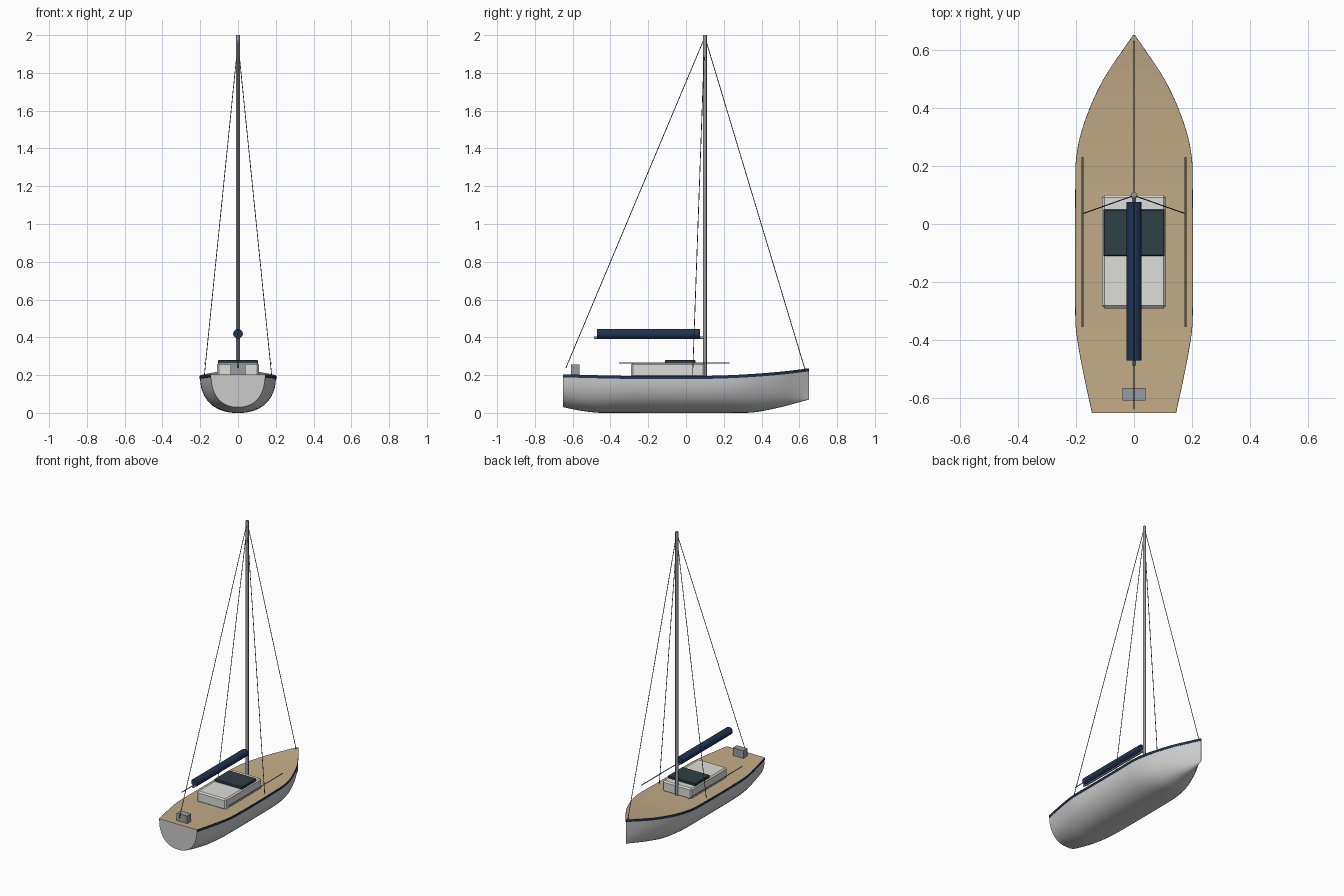
import bpy, bmesh, math
from mathutils import Vector

if "Cube" in bpy.data.objects:
    bpy.data.objects.remove(bpy.data.objects["Cube"])


def material(name, rgb):
    m = bpy.data.materials.new(name)
    m.diffuse_color = (*rgb, 1)
    m.use_nodes = True
    m.node_tree.nodes["Principled BSDF"].inputs["Base Color"].default_value = m.diffuse_color
    return m


WHITE = material("gelcoat", (0.78, 0.78, 0.75))
TAN = material("teak", (0.54, 0.41, 0.24))
NAVY = material("navy", (0.015, 0.035, 0.09))
SLATE = material("slate", (0.03, 0.05, 0.06))
CREAM = material("cabin_white", (0.72, 0.72, 0.69))
ALLOY = material("alloy", (0.32, 0.33, 0.35))
WIRE = material("wire", (0.06, 0.06, 0.06))


def curve(points, y):
    """Smooth interpolation through (y, value) pairs."""
    y = min(max(y, points[0][0]), points[-1][0])
    n = len(points)
    slope = lambda i: ((points[min(i + 1, n - 1)][1] - points[max(i - 1, 0)][1]) /
                       (points[min(i + 1, n - 1)][0] - points[max(i - 1, 0)][0]))
    for i in range(n - 1):
        (a, va), (b, vb) = points[i], points[i + 1]
        if y <= b:
            h = b - a
            t = (y - a) / h
            return ((2*t**3 - 3*t**2 + 1) * va + (t**3 - 2*t**2 + t) * h * slope(i)
                    + (3*t**2 - 2*t**3) * vb + (t**3 - t**2) * h * slope(i + 1))


BEAM = [(-0.65, 0.143), (-0.5, 0.175), (-0.4, 0.193), (-0.33, 0.2), (0.16, 0.2),
        (0.22, 0.198), (0.3, 0.184), (0.4, 0.15), (0.5, 0.102), (0.6, 0.036), (0.65, 0.001)]
SHEER = [(-0.65, 0.204), (-0.3, 0.196), (0.1, 0.196), (0.3, 0.203), (0.5, 0.218), (0.65, 0.236)]
KEEL = [(-0.65, 0.03), (-0.56, 0.012), (-0.47, 0.001), (-0.4, 0), (0.3, 0), (0.37, 0.004),
        (0.5, 0.03), (0.65, 0.07)]
STATIONS = [-0.65 + 1.3 * i / 52 for i in range(53)]


def finish(name, bm, mats, smooth=True):
    bmesh.ops.recalc_face_normals(bm, faces=bm.faces)
    me = bpy.data.meshes.new(name)
    bm.to_mesh(me)
    bm.free()
    ob = bpy.data.objects.new(name, me)
    bpy.context.collection.objects.link(ob)
    for m in mats:
        me.materials.append(m)
    if smooth:
        bpy.context.view_layer.objects.active = ob
        bpy.ops.object.select_all(action='DESELECT')
        ob.select_set(True)
        bpy.ops.object.shade_smooth_by_angle(angle=math.radians(40))
    return ob


def section(y, n=24, e=2 / 2.3):
    """Round-bilged hull section from one gunwale under the keel to the other."""
    w, top, bot = curve(BEAM, y), curve(SHEER, y), curve(KEEL, y)
    pts = []
    for i in range(n + 1):
        a = math.pi * i / n
        c, s = math.cos(a), max(math.sin(a), 0)
        pts.append((math.copysign(w * abs(c) ** e, c), y, top - (top - bot) * s ** e))
    return pts


# hull with transom and deck
bm = bmesh.new()
rings = [[bm.verts.new(p) for p in section(y)] for y in STATIONS]
for a, b in zip(rings, rings[1:]):
    for i in range(len(a) - 1):
        bm.faces.new((a[i], a[i + 1], b[i + 1], b[i]))
    bm.faces.new((a[-1], a[0], b[0], b[-1])).material_index = 1
bm.faces.new(rings[0])
bm.faces.new(rings[-1])
finish("hull", bm, [WHITE, TAN])

# gunwale stripes
for side, label in ((1, "right"), (-1, "left")):
    bm = bmesh.new()
    rings = []
    for y in STATIONS:
        w, z = curve(BEAM, y), curve(SHEER, y)
        rings.append([bm.verts.new((side * x, y, z + dz)) for x, dz in
                      ((w + 0.002, 0), (w + 0.002, -0.016),
                       (max(w - 0.004, 0), -0.016), (max(w - 0.002, 0), 0))])
    for a, b in zip(rings, rings[1:]):
        for i in range(4):
            j = (i + 1) % 4
            bm.faces.new((a[i], a[j], b[j], b[i]))
    bm.faces.new(rings[0])
    bm.faces.new(rings[-1])
    finish("gunwale_stripe_" + label, bm, [NAVY])


def box(name, lo, hi, mat, bevel=0.0):
    lo, hi = Vector(lo), Vector(hi)
    bm = bmesh.new()
    bmesh.ops.create_cube(bm, size=1)
    for v in bm.verts:
        v.co = (lo + hi) / 2 + v.co * (hi - lo)
    if bevel:
        bmesh.ops.bevel(bm, geom=list(bm.edges), offset=bevel, segments=1, affect='EDGES')
    return finish(name, bm, [mat], smooth=False)


def rod(name, a, b, r, mat, sides=12):
    a, b = Vector(a), Vector(b)
    bm = bmesh.new()
    bmesh.ops.create_cone(bm, cap_ends=True, segments=sides, radius1=r, radius2=r,
                          depth=(b - a).length)
    rot = (b - a).to_track_quat('Z', 'Y')
    for v in bm.verts:
        v.co = rot @ v.co + (a + b) / 2
    return finish(name, bm, [mat])


# deck structures
box("cabin", (-0.11, -0.29, 0.19), (0.11, 0.1, 0.265), CREAM, 0.009)
box("sliding_hatch", (-0.105, -0.11, 0.26), (0.105, 0.05, 0.28), SLATE, 0.003)
box("stern_locker", (-0.04, -0.608, 0.195), (0.04, -0.564, 0.255), ALLOY)

# spars and stowed sail
rod("mast", (0, 0.1, 0.195), (0, 0.1, 2.0), 0.01, ALLOY)
rod("boom", (0, 0.1, 0.397), (0, -0.487, 0.397), 0.007, ALLOY)
rod("sail_cover", (0, 0.075, 0.419), (0, -0.47, 0.419), 0.026, NAVY)

# standing rigging and handrails
rod("forestay", (0, 0.63, 0.23), (0, 0.1, 1.99), 0.002, WIRE, 6)
rod("backstay", (0, -0.636, 0.238), (0, 0.1, 1.99), 0.002, WIRE, 6)
for side, label in ((1, "right"), (-1, "left")):
    rod("shroud_" + label, (side * 0.178, 0.035, 0.2), (0, 0.098, 1.96), 0.002, WIRE, 6)
    rod("handrail_" + label, (side * 0.177, -0.355, 0.264), (side * 0.177, 0.23, 0.264),
        0.003, ALLOY, 8)
